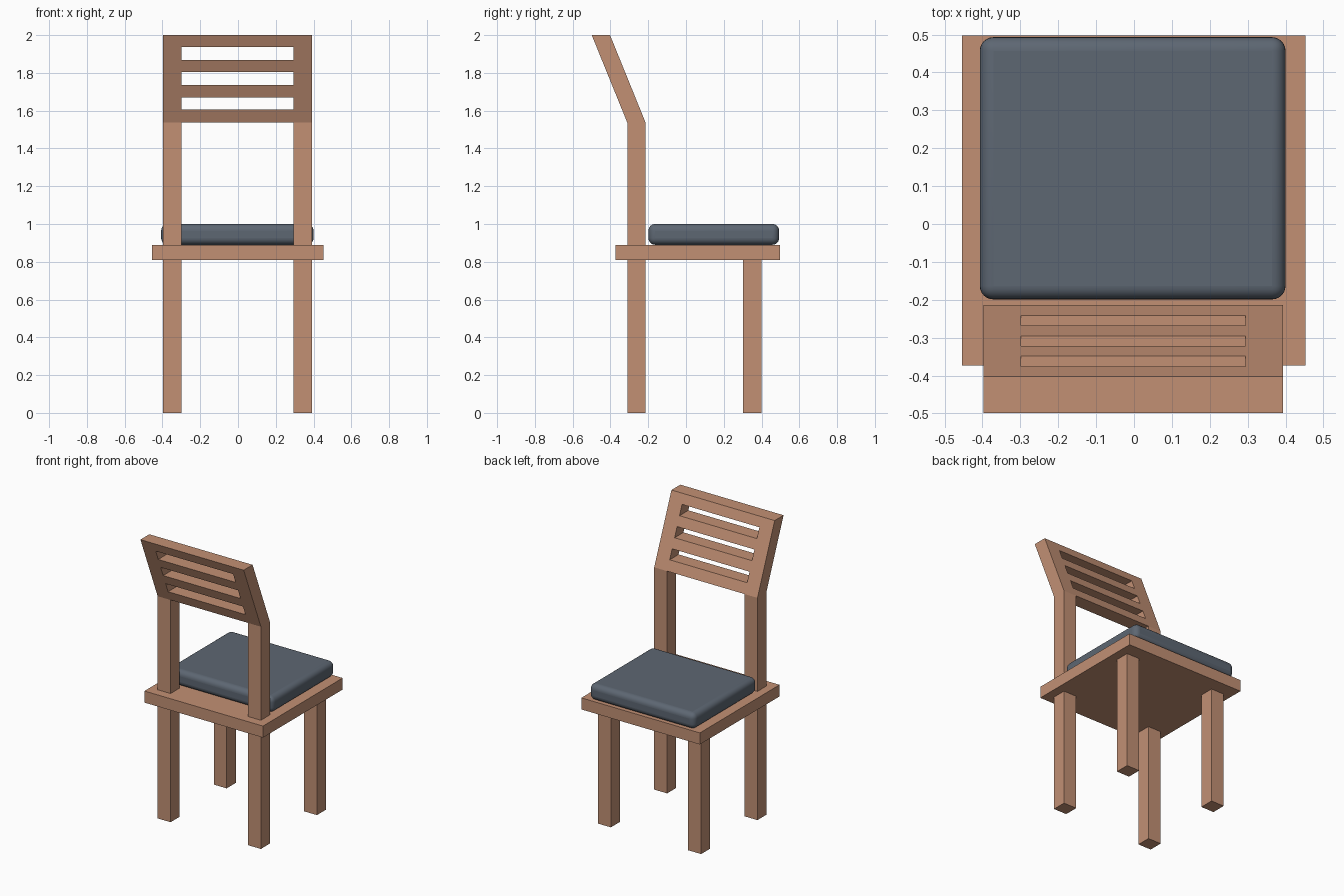
import bpy, bmesh

if "Cube" in bpy.data.objects:
    bpy.data.objects.remove(bpy.data.objects["Cube"])

def material(name, rgb):
    m = bpy.data.materials.new(name)
    m.diffuse_color = (*rgb, 1)
    m.use_nodes = True
    m.node_tree.nodes["Principled BSDF"].inputs["Base Color"].default_value = m.diffuse_color
    return m

WOOD = material("warm wood", (0.54, 0.28, 0.175))
FABRIC = material("slate fabric", (0.11, 0.135, 0.17))

def prism(name, profile, x0, x1, mat):
    """Extrude a (y, z) profile from x0 to x1."""
    bm = bmesh.new()
    face = bm.faces.new([bm.verts.new((x0, y, z)) for y, z in profile])
    ext = bmesh.ops.extrude_face_region(bm, geom=[face])
    verts = [g for g in ext["geom"] if isinstance(g, bmesh.types.BMVert)]
    bmesh.ops.translate(bm, verts=verts, vec=(x1 - x0, 0, 0))
    bmesh.ops.recalc_face_normals(bm, faces=bm.faces)
    mesh = bpy.data.meshes.new(name)
    bm.to_mesh(mesh)
    bm.free()
    mesh.materials.append(mat)
    obj = bpy.data.objects.new(name, mesh)
    bpy.context.collection.objects.link(obj)
    return obj

def box(name, x0, x1, y0, y1, z0, z1, mat):
    return prism(name, [(y0, z0), (y1, z0), (y1, z1), (y0, z1)], x0, x1, mat)

SEAT_BOTTOM, SEAT_TOP, BEND, TOP = 0.81, 0.89, 1.537, 2.0
BACK_Y = (-0.311, -0.214)
LEAN = -0.188 / (TOP - BEND)
SIDES = {"left": (-0.397, -0.298), "right": (0.294, 0.393)}

# Seat board
box("seat", -0.454, 0.453, -0.374, 0.497, SEAT_BOTTOM, SEAT_TOP, WOOD)

# Legs and bent back posts
for side, (x0, x1) in SIDES.items():
    box(f"{side}_back_leg", x0, x1, *BACK_Y, 0, SEAT_BOTTOM, WOOD)
    box(f"{side}_front_leg", x0, x1, 0.302, 0.401, 0, SEAT_BOTTOM, WOOD)
    lean = LEAN * (TOP - BEND)
    y0, y1 = BACK_Y
    prism(f"{side}_back_post",
          [(y0, SEAT_TOP), (y1, SEAT_TOP), (y1, BEND),
           (y1 + lean, TOP), (y0 + lean, TOP), (y0, BEND)], x0, x1, WOOD)

# Leaning slats with level top and bottom faces
for i, (z0, z1) in enumerate([(1.537, 1.605), (1.671, 1.737), (1.804, 1.869), (1.937, 2.0)]):
    s0, s1 = LEAN * (z0 - BEND), LEAN * (z1 - BEND)
    y0, y1 = BACK_Y
    prism(f"back_slat_{i + 1}",
          [(y0 + s0, z0), (y1 + s0, z0), (y1 + s1, z1), (y0 + s1, z1)],
          SIDES["left"][1], SIDES["right"][0], WOOD)

# Soft cushion
cushion = box("cushion", -0.407, 0.4, -0.199, 0.493, SEAT_TOP, 1.0, FABRIC)
bevel = cushion.modifiers.new("rounding", 'BEVEL')
bevel.width = 0.036
bevel.segments = 6
bpy.context.view_layer.objects.active = cushion
cushion.select_set(True)
bpy.ops.object.shade_smooth_by_angle()
